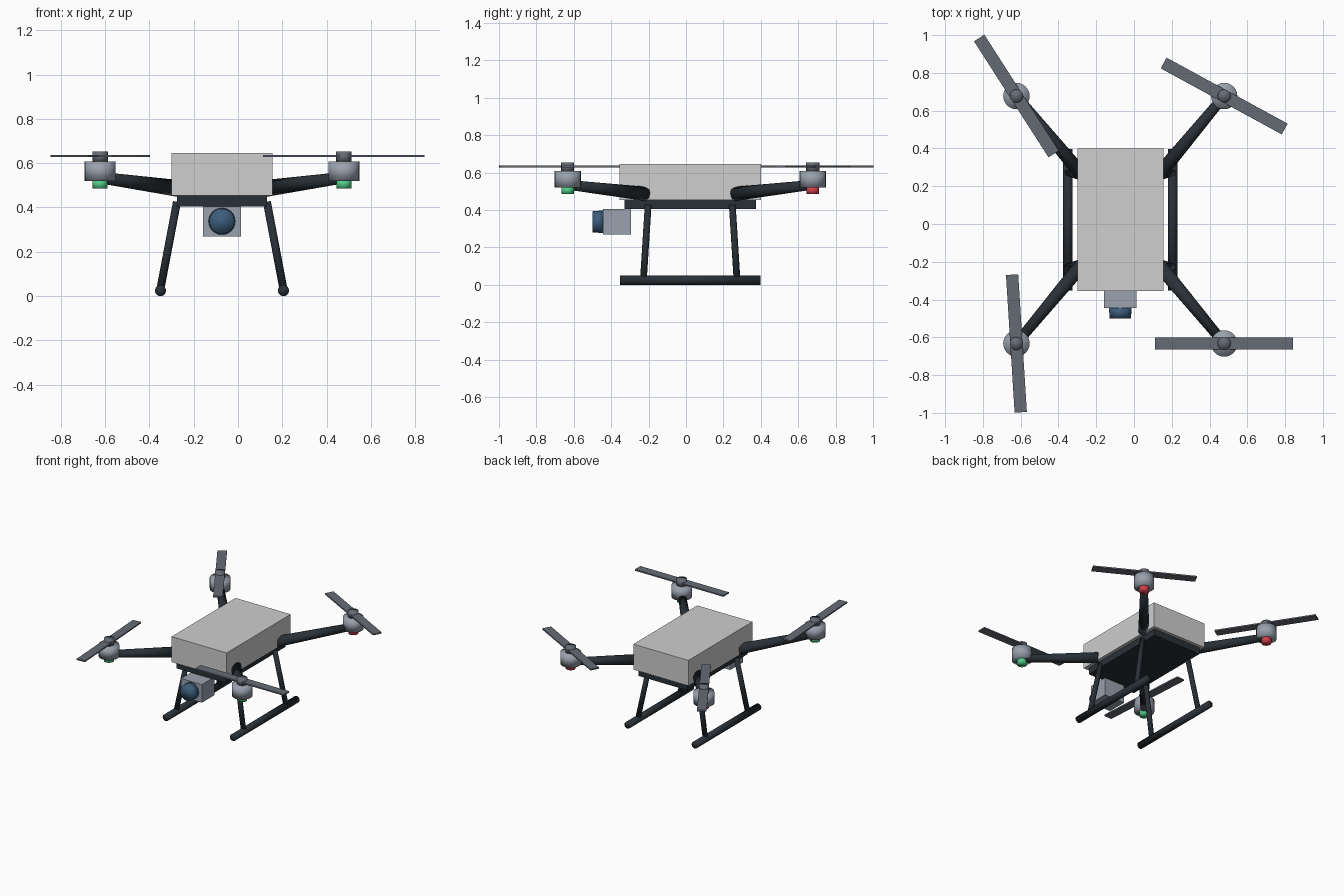
import bpy, math
from mathutils import Vector

if "Cube" in bpy.data.objects:
    bpy.data.objects.remove(bpy.data.objects["Cube"], do_unlink=True)

CX, CY = -0.0725, 0.0225  # centre of the airframe


def material(name, r, g, b):
    m = bpy.data.materials.new(name)
    m.use_nodes = True
    m.diffuse_color = (r, g, b, 1)
    m.node_tree.nodes["Principled BSDF"].inputs["Base Color"].default_value = (r, g, b, 1)
    return m


shell = material("light_grey", 0.62, 0.62, 0.62)
carbon = material("carbon_dark", 0.022, 0.03, 0.037)
metal = material("steel_grey", 0.32, 0.36, 0.42)
blade_grey = material("blade_grey", 0.13, 0.145, 0.175)
glass = material("lens_blue", 0.045, 0.11, 0.2)
green = material("green_light", 0.08, 0.6, 0.25)
red = material("red_light", 0.65, 0.05, 0.07)


def box(name, centre, size, mat, turn=0):
    bpy.ops.mesh.primitive_cube_add(size=1, location=centre, rotation=(0, 0, math.radians(turn)))
    ob = bpy.context.object
    ob.name = name
    ob.scale = size
    ob.data.materials.append(mat)
    return ob


def tube(name, start, end, r1, r2, mat):
    """Smooth, optionally tapered rod between two points."""
    a, b = Vector(start), Vector(end)
    d = b - a
    bpy.ops.mesh.primitive_cone_add(vertices=24, radius1=r1, radius2=r2,
                                    depth=d.length, location=(a + b) / 2)
    ob = bpy.context.object
    ob.name = name
    ob.rotation_euler = d.to_track_quat('Z', 'Y').to_euler()
    ob.data.materials.append(mat)
    bpy.ops.object.shade_smooth()
    return ob


# Body shell and belly plate
box("body_shell", (CX, CY, 0.55), (0.455, 0.755, 0.19), shell)
box("belly_plate", (CX, CY, 0.43), (0.405, 0.705, 0.05), carbon)

# Camera under the nose
box("camera_housing", (CX, -0.37, 0.3375), (0.172, 0.15, 0.135), metal)
tube("camera_lens", (CX, -0.44, 0.3375), (CX, -0.5, 0.3375), 0.061, 0.056, glass)

# Arms, motors and rotors
blade_turn = {(1, -1): 0, (-1, -1): 93.6, (1, 1): -28.6, (-1, 1): -57.3}
for (sx, sy), turn in blade_turn.items():
    tag = ("front" if sy < 0 else "back") + ("_left" if sx > 0 else "_right")
    mx, my = CX + sx * 0.55, CY + sy * 0.655
    tube(tag + "_arm", (CX + sx * 0.205, CY + sy * 0.24, 0.487), (mx, my, 0.535),
         0.038, 0.026, carbon)
    tube(tag + "_motor", (mx, my, 0.52), (mx, my, 0.608), 0.07, 0.07, metal)
    tube(tag + "_light", (mx, my, 0.485), (mx, my, 0.525), 0.034, 0.034,
         green if sy < 0 else red)
    tube(tag + "_hub", (mx, my, 0.605), (mx, my, 0.653), 0.035, 0.035, blade_grey)
    box(tag + "_blade", (mx, my, 0.632), (0.73, 0.065, 0.01), blade_grey, turn)
    # Landing leg
    tube(tag + "_leg", (CX + sx * 0.203, CY + sy * 0.225, 0.425),
         (CX + sx * 0.278, CY + sy * 0.25, 0.03), 0.018, 0.018, carbon)

# Landing skids
for sx, side in ((1, "left"), (-1, "right")):
    x = CX + sx * 0.2775
    tube(side + "_skid", (x, CY - 0.375, 0.025), (x, CY + 0.375, 0.025), 0.025, 0.025, carbon)
